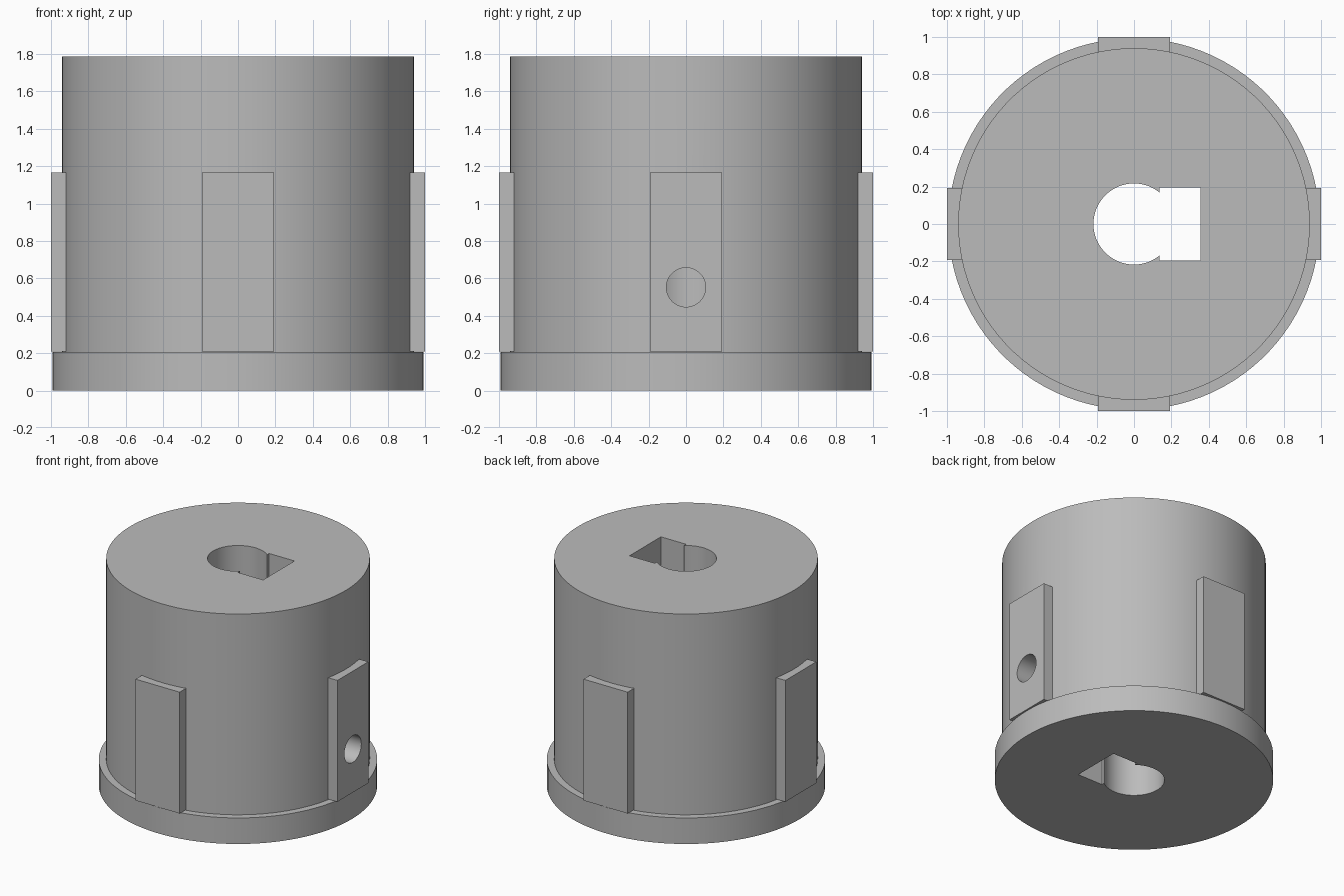
import bpy, math

cube = bpy.data.objects.get("Cube")
if cube:
    bpy.data.objects.remove(cube, do_unlink=True)

BODY_R, FLANGE_R, BORE_R = 0.94, 0.993, 0.217
HEIGHT, FLANGE_H = 1.785, 0.205
PAD_BOTTOM, PAD_TOP, PAD_HALF = 0.21, 1.165, 0.192
SEGMENTS = 100

grey = bpy.data.materials.new("plain grey")
grey.use_nodes = True
colour = (0.5, 0.5, 0.5, 1)
grey.diffuse_color = colour
grey.node_tree.nodes["Principled BSDF"].inputs["Base Color"].default_value = colour


def finish(name):
    obj = bpy.context.object
    obj.name = name
    bpy.ops.object.transform_apply(location=True, rotation=True, scale=True)
    obj.data.materials.append(grey)
    return obj


def cylinder(name, radius, depth, location, rotation=(0, 0, 0), sides=SEGMENTS):
    bpy.ops.mesh.primitive_cylinder_add(vertices=sides, radius=radius, depth=depth,
                                        location=location, rotation=rotation)
    return finish(name)


def box(name, low, high):
    centre = [(a + b) / 2 for a, b in zip(low, high)]
    bpy.ops.mesh.primitive_cube_add(size=1, location=centre)
    bpy.context.object.scale = [b - a for a, b in zip(low, high)]
    return finish(name)


def combine(target, other, operation):
    mod = target.modifiers.new(operation.title(), "BOOLEAN")
    mod.operation, mod.object, mod.solver = operation, other, "EXACT"
    bpy.context.view_layer.objects.active = target
    bpy.ops.object.modifier_apply(modifier=mod.name)


def smooth(obj):
    bpy.ops.object.select_all(action="DESELECT")
    obj.select_set(True)
    bpy.context.view_layer.objects.active = obj
    bpy.ops.object.shade_smooth_by_angle(angle=math.radians(30))


# Drum with a wider base flange
drum = cylinder("drum", BODY_R, HEIGHT, (0, 0, HEIGHT / 2))
flange = cylinder("flange", FLANGE_R, FLANGE_H, (0, 0, FLANGE_H / 2))
combine(drum, flange, "UNION")

# Central bore, square nut pocket and side screw hole
bore = cylinder("bore_cutter", BORE_R, 3, (0, 0, 1), sides=64)
pocket = box("pocket_cutter", (0.135, -0.195, -0.5), (0.355, 0.195, 2.5))
screw = cylinder("screw_hole_cutter", 0.105, 1.0, (0.7, 0, 0.552),
                 (0, math.pi / 2, 0), sides=48)
for cutter in (bore, pocket, screw):
    combine(drum, cutter, "DIFFERENCE")
smooth(drum)

# Four flat pads around the drum, the right one drilled
for i, side in enumerate(("left", "back", "right", "front")):
    pad = box(side + "_pad", (0.9, -PAD_HALF, PAD_BOTTOM), (1.0, PAD_HALF, PAD_TOP))
    if i == 0:
        combine(pad, screw, "DIFFERENCE")
        smooth(pad)
    pad.rotation_euler.z = i * math.pi / 2

for helper in (flange, bore, pocket, screw):
    bpy.data.objects.remove(helper, do_unlink=True)
